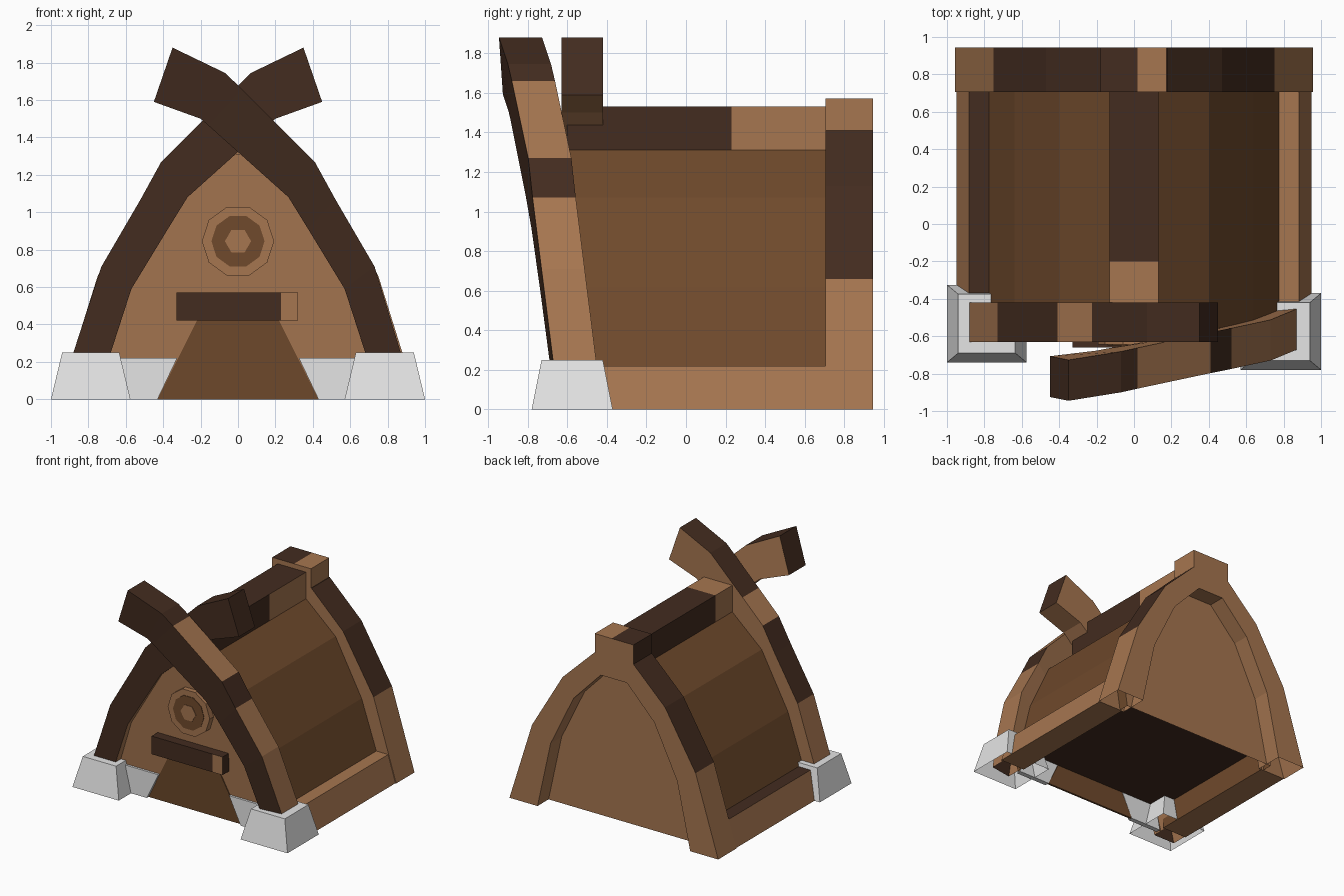
import bpy, bmesh, math
from mathutils import Vector

if "Cube" in bpy.data.objects:
    bpy.data.objects.remove(bpy.data.objects["Cube"])


def material(name, rgb):
    m = bpy.data.materials.new(name)
    m.diffuse_color = (*rgb, 1)
    m.use_nodes = True
    m.node_tree.nodes["Principled BSDF"].inputs["Base Color"].default_value = m.diffuse_color
    return m


MATS = [material("light_wood", (.38, .18, .08)),
        material("mid_wood", (.16, .068, .025)),
        material("dark_wood", (.056, .025, .014)),
        material("pale_stone", (.78, .78, .78))]
TAN, BROWN, DARK, STONE = range(4)
LEAN = .053   # the front wall leans forward this much per unit of height


def finish(name, bm, rule=None):
    """Fix normals, colour faces with rule(centre, normal), make the object."""
    bmesh.ops.recalc_face_normals(bm, faces=bm.faces)
    bm.normal_update()
    if rule:
        for f in bm.faces:
            f.material_index = rule(f.calc_center_median(), f.normal)
    me = bpy.data.meshes.new(name)
    bm.to_mesh(me)
    bm.free()
    for m in MATS:
        me.materials.append(m)
    ob = bpy.data.objects.new(name, me)
    bpy.context.collection.objects.link(ob)
    return ob


def box(name, lo, hi, rule, cuts=(), axis=0, inset=(0, 0), bottom=True):
    """Box from lo to hi, optional tapered top, and colour cuts along an axis."""
    bm = bmesh.new()
    bmesh.ops.create_cube(bm, size=1)
    for v in bm.verts:
        top = v.co.z > 0
        for i in range(3):
            s = -1 if v.co[i] < 0 else 1
            v.co[i] = lo[i] if s < 0 else hi[i]
            if top and i < 2:
                v.co[i] -= s * inset[i]
    no = Vector((0, 0, 0))
    no[axis] = 1
    for c in cuts:
        bmesh.ops.bisect_plane(bm, geom=bm.verts[:] + bm.edges[:] + bm.faces[:],
                               plane_co=no * c, plane_no=no)
    bmesh.ops.recalc_face_normals(bm, faces=bm.faces)
    bm.normal_update()
    if not bottom:
        bmesh.ops.delete(bm, geom=[f for f in bm.faces if f.normal.z < -.9],
                         context='FACES')
    return finish(name, bm, rule)


def prism(name, pts, y0, y1, rule, open_bottom=False, lean=0):
    """Extrude an (x, z) outline from y0 (front) to y1."""
    bm = bmesh.new()
    a = [bm.verts.new((x, y0 - lean * z, z)) for x, z in pts]
    b = [bm.verts.new((x, y1, z)) for x, z in pts]
    bm.faces.new(a)
    bm.faces.new(b)
    n = len(pts)
    for i in range(n - open_bottom):
        j = (i + 1) % n
        bm.faces.new((a[i], a[j], b[j], b[i]))
    return finish(name, bm, rule)


def arch(name, outer, inner, y_out, y_in, depth, bands, front, end):
    """Curved timber between two (x, z) paths; bands colour its outer faces."""
    bm = bmesh.new()
    rings = []
    for (ox, oz), (ix, iz), yo, yi in zip(outer, inner, y_out, y_in):
        rings.append([bm.verts.new(c) for c in (
            (ox, yo, oz), (ox, yo + depth, oz),
            (ix, yi + depth, iz), (ix, yi, iz))])
    sides = (None, TAN, TAN, front)
    for k in range(len(rings) - 1):
        p, q = rings[k], rings[k + 1]
        for s in range(4):
            t = (s + 1) % 4
            f = bm.faces.new((p[s], p[t], q[t], q[s]))
            f.material_index = bands[k] if s == 0 else sides[s]
    if end:
        bm.faces.new(rings[-1]).material_index = DARK
    return finish(name, bm)


def mirrored(half):
    return half + [(-x, z) for x, z in reversed(half)]


def flat(c):
    return lambda p, n: c


# Roof and walls: one extruded hut body, open underneath
body = mirrored([(.74, 0), (.775, .22), (.64, .62), (.40, 1.07), (.13, 1.31)])
prism("hut_body", body, -.55, .80,
      lambda p, n: TAN if abs(n.y) > .9 else BROWN, open_bottom=True, lean=LEAN)
box("floor", (-.77, -.55, .20), (.77, .79, .215), flat(DARK))

# Sills along both sides
for s, side in ((1, "right"), (-1, "left")):
    prism(side + "_sill", [(s * x, z) for x, z in
          ((.95, 0), (.883, .22), (.72, .22), (.72, 0))], -.5, .71,
          lambda p, n, s=s: DARK if s < 0 and n.z > .9 else
          BROWN if n.x * s < -.9 else TAN)

# Ridge beam with patches of lighter wood
box("ridge_beam", (-.13, -.60, 1.28), (.13, .71, 1.53),
    lambda p, n: (TAN if p.y > .23 else DARK) if n.x > .5
    else (TAN if p.y < -.2 else DARK), cuts=(-.2, .23), axis=1)

# Rear arch and its cap
r_out = mirrored([(.957, 0), (.75, .66), (.47, 1.13), (.18, 1.41)])
r_in = mirrored([(.70, 0), (.58, .55), (.37, .98), (.12, 1.24)])
arch("rear_arch", r_out, r_in, [.705] * 8, [.705] * 8, .24,
     [TAN, DARK, DARK, DARK, DARK, DARK, TAN], TAN, False)
box("rear_cap", (-.18, .705, 1.40), (.175, .945, 1.57),
    lambda p, n: DARK if n.x < -.5 or (n.z > .5 and p.x < .02) else TAN,
    cuts=(.02,))

# Crossed front timbers: the right one leans forward, the left one is flat
t_out = [(.93, 0), (.87, .25), (.73, .71), (.52, 1.07), (.41, 1.27),
         (.02, 1.66), (-.07, 1.745), (-.35, 1.88)]
t_in = [(.74, 0), (.68, .25), (.57, .59), (.375, .91), (.27, 1.08),
        (-.16, 1.465), (-.20, 1.50), (-.45, 1.59)]
arch("right_crossed_timber", t_out, t_in,
     [-.63, -.672, -.73, -.775, -.797, -.88, -.90, -.945],
     [-.66, -.69, -.735, -.78, -.81, -.887, -.895, -.925], .218,
     [TAN, TAN, TAN, DARK, TAN, DARK, DARK], DARK, True)
l_out = [(-x, z) for x, z in t_out]
l_in = [(-x, z) for x, z in t_in]
l_out[5], l_in[5] = (-.225, 1.455), (.05, 1.367)
l_out[1], l_out[0] = (-.88, .25), (-.94, 0)
arch("left_crossed_timber", l_out, l_in, [-.63] * 8, [-.63] * 8, .21,
     [TAN, TAN, DARK, DARK, TAN, DARK, DARK], DARK, True)

# Stone feet
box("right_foot", (.57, -.78, 0), (1, -.37, .25), flat(STONE),
    inset=(.06, .05), bottom=False)
box("left_foot", (-1, -.74, 0), (-.575, -.325, .25), flat(STONE),
    inset=(.06, .05), bottom=False)

# Door, stone footing on both sides of it, and the plank above
prism("door", [(-.43, 0), (.43, 0), (.22, .42), (-.22, .42)], -.557, -.54,
      flat(BROWN), lean=LEAN)
for s, side in ((1, "right"), (-1, "left")):
    prism(side + "_footing", [(s * x, z) for x, z in
          ((.43, 0), (.72, 0), (.68, .22), (.325, .22))], -.58, -.54,
          flat(STONE))
box("door_plank", (-.33, -.66, .42), (.32, -.57, .57),
    lambda p, n: TAN if n.y < -.5 and p.x > .23 else DARK, cuts=(.23,))


# Round window: frame, dark ring and centre pane
def disc(name, r, n, y0, y1, colour):
    prism(name, [(r * math.cos(2 * math.pi * i / n),
                  .845 + r * math.sin(2 * math.pi * i / n)) for i in range(n)],
          y0, y1, flat(colour))


disc("window_frame", .193, 10, -.645, -.58, TAN)
disc("window_ring", .142, 10, -.649, -.641, BROWN)
disc("window_pane", .07, 6, -.653, -.645, TAN)
